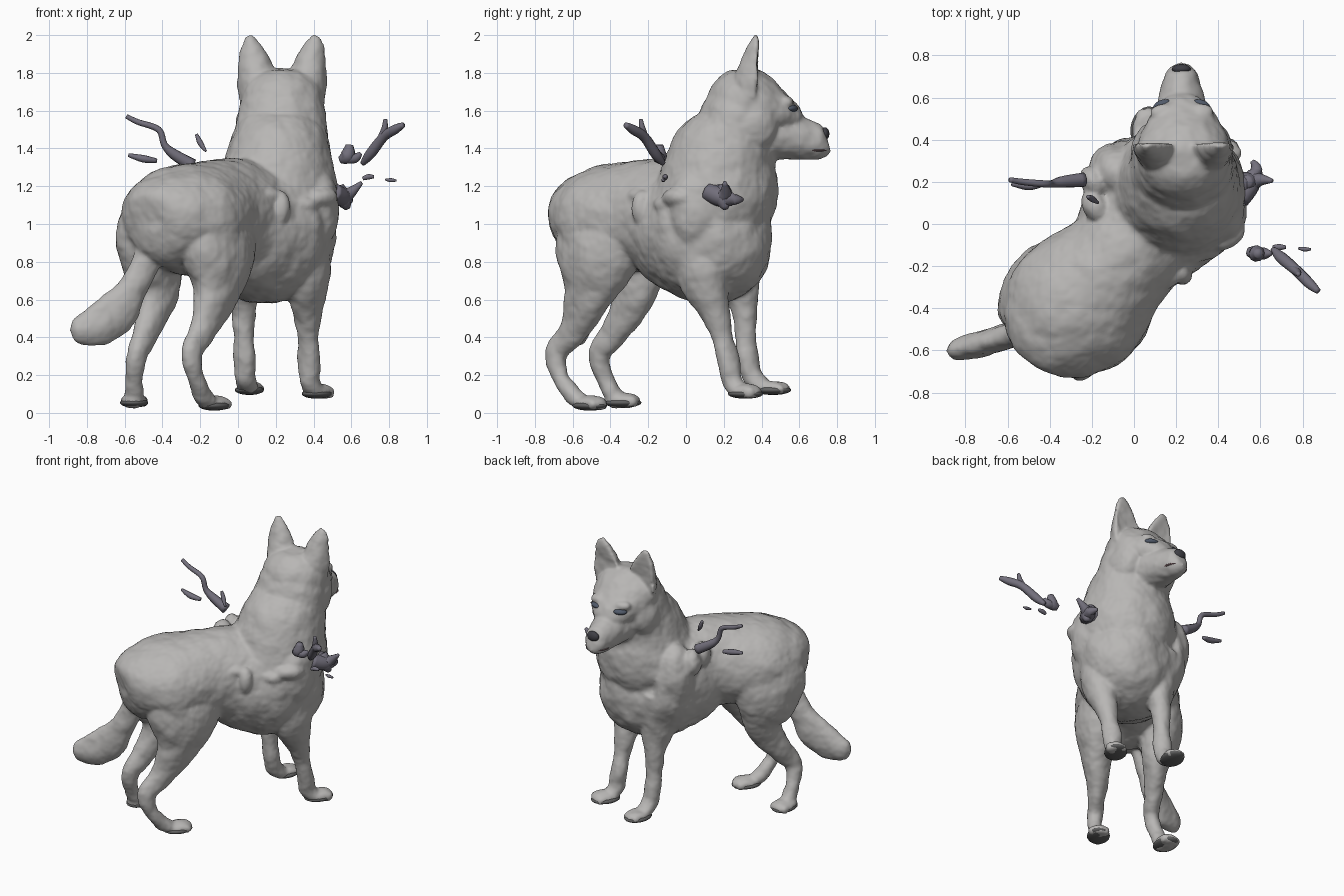
import bpy, bmesh, math
from mathutils import Vector, Matrix

X = Vector((1, 0, 0))
SIDE = Vector((0.81, -0.58, 0))   # across the body, which stands diagonally


def spline(p, i, t):
    a, b, c, d = (p[max(0, min(len(p) - 1, i + k))] for k in (-1, 0, 1, 2))
    return [0.5 * (2 * q + (r - o) * t + (2 * o - 5 * q + 4 * r - s) * t * t
                   + (3 * q - o - 3 * r + s) * t ** 3) for o, q, r, s in zip(a, b, c, d)]


def loft(bm, secs, hint=SIDE, n=24, steps=4, cup=False):
    """Skin smooth elliptical rings: each section is x, y, z, half width, half depth."""
    pts = [spline(secs, i, k / steps) for i in range(len(secs) - 1) for k in range(steps)]
    pts.append(list(secs[-1]))
    cs = [Vector(p[:3]) for p in pts]
    rings = []
    for j, (c, p) in enumerate(zip(cs, pts)):
        t = (cs[min(j + 1, len(cs) - 1)] - cs[max(j - 1, 0)]).normalized()
        s = (hint - t * hint.dot(t)).normalized()
        u = s.cross(t)
        ring = []
        for k in range(n):
            a = 2 * math.pi * k / n
            v = math.sin(a) * max(p[4], 0.004)
            if cup and v < 0:
                v *= -0.1
            ring.append(bm.verts.new(c + s * math.cos(a) * max(p[3], 0.004) + u * v))
        rings.append(ring)
    for r, q in zip(rings, rings[1:]):
        for k in range(n):
            bm.faces.new((r[k], r[(k + 1) % n], q[(k + 1) % n], q[k]))
    bm.faces.new(rings[0][::-1])
    bm.faces.new(rings[-1])


def ball(bm, loc, size, rot=0.0):
    m = Matrix.Translation(loc) @ Matrix.Rotation(rot, 4, 'Z') @ Matrix.Diagonal((*size, 1))
    bmesh.ops.create_uvsphere(bm, u_segments=20, v_segments=12, radius=1, matrix=m)


def finish(name, bm, color):
    bmesh.ops.recalc_face_normals(bm, faces=bm.faces[:])
    for f in bm.faces:
        f.smooth = True
    me = bpy.data.meshes.new(name)
    bm.to_mesh(me)
    bm.free()
    ob = bpy.data.objects.new(name, me)
    bpy.context.collection.objects.link(ob)
    mat = bpy.data.materials.new(name + "_color")
    mat.diffuse_color = (*color, 1)
    me.materials.append(mat)
    return ob


dog = bmesh.new()
# torso, rump to chest
loft(dog, [(-.47, -.64, .95, .03, .03), (-.45, -.61, .96, .17, .18), (-.39, -.53, 1.0, .28, .25),
           (-.30, -.42, 1.02, .34, .29), (-.19, -.30, 1.035, .325, .29), (-.06, -.16, 1.04, .275, .305),
           (.04, -.02, 1.0, .325, .36), (.14, .11, .98, .37, .40), (.23, .215, .98, .32, .37),
           (.28, .31, 1.01, .24, .28), (.31, .385, 1.04, .12, .15), (.325, .41, 1.05, .04, .05)], n=40)
# shoulders
ball(dog, (.40, .08, 1.08), (.13, .17, .24), .3)
ball(dog, (-.07, .24, 1.08), (.15, .14, .24), -.6)
# neck with its ruff
loft(dog, [(.17, .12, .98, .30, .28), (.20, .16, 1.15, .33, .32), (.22, .20, 1.35, .28, .29),
           (.23, .265, 1.52, .24, .22), (.235, .27, 1.64, .215, .175), (.24, .27, 1.75, .14, .10)],
     X, n=36)
# skull
loft(dog, [(.235, .12, 1.64, .05, .05), (.235, .19, 1.65, .17, .13), (.235, .28, 1.65, .215, .175),
           (.235, .36, 1.63, .22, .175), (.23, .44, 1.60, .19, .145), (.228, .52, 1.57, .145, .10),
           (.226, .58, 1.54, .09, .06), (.226, .61, 1.52, .04, .03)], X, n=32)
# muzzle and jaw
loft(dog, [(.228, .38, 1.47, .14, .12), (.226, .50, 1.465, .135, .12), (.225, .58, 1.455, .11, .115),
           (.225, .66, 1.44, .092, .10), (.225, .72, 1.435, .072, .085), (.225, .75, 1.44, .04, .055)],
     X, n=28)
for s in (-1, 1):
    # brows and cheeks
    ball(dog, (.227 + s * .09, .525, 1.645), (.06, .045, .03))
    ball(dog, (.23 + s * .15, .34, 1.52), (.09, .14, .13))
    # ears, slightly hollow in front
    e = .235 + s * .135
    loft(dog, [(e, .375, 1.66, .10, .12), (e - s * .003, .38, 1.76, .105, .125),
               (e + s * .015, .38, 1.85, .085, .09), (e + s * .033, .385, 1.94, .055, .055),
               (e + s * .042, .385, 2.0, .022, .028)], X, cup=True)

# front legs
loft(dog, [(.33, .04, .95, .13, .19), (.36, .09, .72, .12, .14), (.365, .14, .57, .085, .09),
           (.37, .19, .41, .055, .053), (.375, .225, .28, .06, .055), (.385, .245, .17, .052, .055),
           (.40, .28, .115, .06, .045)])
loft(dog, [(-.02, .25, .95, .13, .19), (.02, .28, .72, .10, .13), (.03, .305, .57, .065, .075),
           (.03, .315, .41, .052, .052), (.035, .325, .29, .06, .055), (.04, .35, .20, .052, .055),
           (.05, .41, .14, .06, .045)])
# hind legs: hip, thigh, hock, pastern
loft(dog, [(-.15, -.40, 1.18, .05, .08), (-.12, -.44, 1.0, .16, .25), (-.11, -.475, .80, .165, .235),
           (-.12, -.52, .62, .10, .14), (-.19, -.60, .43, .06, .08), (-.245, -.685, .32, .05, .065),
           (-.225, -.67, .20, .043, .045), (-.19, -.60, .10, .048, .045), (-.16, -.56, .06, .055, .04)])
loft(dog, [(-.42, -.28, 1.18, .05, .08), (-.46, -.29, 1.0, .13, .24), (-.45, -.28, .80, .145, .21),
           (-.425, -.28, .62, .09, .125), (-.48, -.37, .44, .06, .08), (-.53, -.46, .32, .05, .062),
           (-.55, -.44, .20, .045, .045), (-.55, -.39, .11, .05, .045), (-.55, -.36, .07, .055, .04)])
# paws with toes, and dark soles kept as their own part
soles = bmesh.new()
for x, y, z, ang in ((.42, .315, .075, .55), (.06, .46, .095, .3),
                     (-.125, -.51, .012, .65), (-.55, -.335, .028, .1)):
    d = Vector((math.sin(ang), math.cos(ang), 0))
    w = Vector((d.y, -d.x, 0))
    c = Vector((x, y, z))
    ball(dog, c + Vector((0, 0, .038)), (.068, .095, .038), -ang)
    ball(soles, c + Vector((0, 0, .026)), (.075, .10, .026), -ang)
    for k in (-1.5, -.5, .5, 1.5):
        ball(dog, c + w * k * .031 + d * (.07 - abs(k) * .014) + Vector((0, 0, .032)),
             (.02, .032, .028), -ang)
finish("paw_soles", soles, (.12, .12, .12))
# bushy tail
loft(dog, [(-.46, -.50, .86, .05, .08), (-.55, -.52, .67, .06, .075), (-.63, -.54, .55, .06, .115),
           (-.72, -.565, .475, .06, .115), (-.80, -.585, .445, .055, .095), (-.86, -.60, .43, .04, .065),
           (-.885, -.605, .425, .01, .02)], Vector((.3, -1, 0)))
# low ridges of fur along the right flank and left shoulder
for p, s in (((.22, -.23, 1.08), (.05, .06, .10)), ((.16, -.25, 1.15), (.07, .05, .04)),
             ((.44, -.04, 1.14), (.10, .07, .05)), ((.35, -.11, 1.10), (.08, .06, .05)),
             ((-.19, .20, 1.20), (.06, .08, .09)), ((-.18, .08, 1.21), (.06, .09, .08))):
    ball(dog, p, s, .6)
body = finish("dog_body", dog, (.48, .47, .46))

# fuse the body into one smooth skin with a slight fur unevenness
rm = body.modifiers.new("fuse", 'REMESH')
rm.mode = 'VOXEL'
rm.voxel_size = 0.0125
rm.use_smooth_shade = True
sm = body.modifiers.new("soften", 'SMOOTH')
sm.factor = 0.5
sm.iterations = 6
tex = bpy.data.textures.new("fur_lumps", 'CLOUDS')
tex.noise_scale = 0.11
dp = body.modifiers.new("fur", 'DISPLACE')
dp.texture = tex
dp.texture_coords = 'LOCAL'
dp.strength = 0.02
dp.mid_level = 0.4

# nose, mouth and eyes
bm = bmesh.new()
ball(bm, (.225, .735, 1.478), (.045, .024, .034))
finish("nose", bm, (.05, .05, .06))
bm = bmesh.new()
ball(bm, (.225, .685, 1.39), (.082, .072, .012))
finish("mouth", bm, (.2, .13, .14))
bm = bmesh.new()
for s in (-1, 1):
    ball(bm, (.227 + s * .092, .557, 1.612), (.048, .032, .02), -s * .4)
finish("eyes", bm, (.08, .10, .14))

# loose twigs on both sides
BARK = (.17, .16, .20)


def twigs(name, paths):
    bm = bmesh.new()
    for path in paths:
        loft(bm, [(*p[:3], p[3], p[3]) for p in path], Vector((.2, 1, .1)), n=10)
    return finish(name, bm, BARK)


twigs("left_twigs", [
    [(-.59, .21, 1.57, .012), (-.53, .20, 1.54, .015), (-.42, .19, 1.50, .017), (-.39, .19, 1.42, .018),
     (-.34, .20, 1.37, .028), (-.24, .21, 1.31, .035)],
    [(-.58, .19, 1.365, .01), (-.50, .18, 1.345, .02), (-.43, .19, 1.335, .012)],
    [(-.22, .13, 1.475, .008), (-.20, .12, 1.43, .015), (-.17, .10, 1.385, .006)]])
twigs("right_twigs", [
    [(.66, -.12, 1.32, .014), (.70, -.16, 1.37, .028), (.77, -.22, 1.46, .026), (.83, -.28, 1.50, .026),
     (.875, -.32, 1.525, .014)],
    [(.75, -.21, 1.44, .02), (.775, -.23, 1.50, .018), (.78, -.24, 1.555, .01)],
    [(.54, -.13, 1.34, .02), (.58, -.14, 1.36, .04), (.59, -.14, 1.42, .02)],
    [(.57, -.14, 1.35, .03), (.62, -.14, 1.35, .028), (.65, -.14, 1.375, .01)],
    [(.66, -.11, 1.24, .01), (.69, -.11, 1.25, .015), (.72, -.11, 1.25, .008)],
    [(.78, -.115, 1.235, .005), (.81, -.12, 1.232, .011), (.84, -.12, 1.23, .005)]])
# spiky stump on the right shoulder
twigs("shoulder_stump", [
    [(.46, .18, 1.16, .08), (.56, .20, 1.15, .045), (.60, .21, 1.17, .03), (.655, .205, 1.22, .01)],
    [(.50, .12, 1.17, .05), (.55, .19, 1.14, .05), (.58, .26, 1.13, .03), (.56, .30, 1.13, .01)],
    [(.53, .20, 1.20, .03), (.56, .20, 1.13, .045), (.58, .21, 1.08, .015)]])
